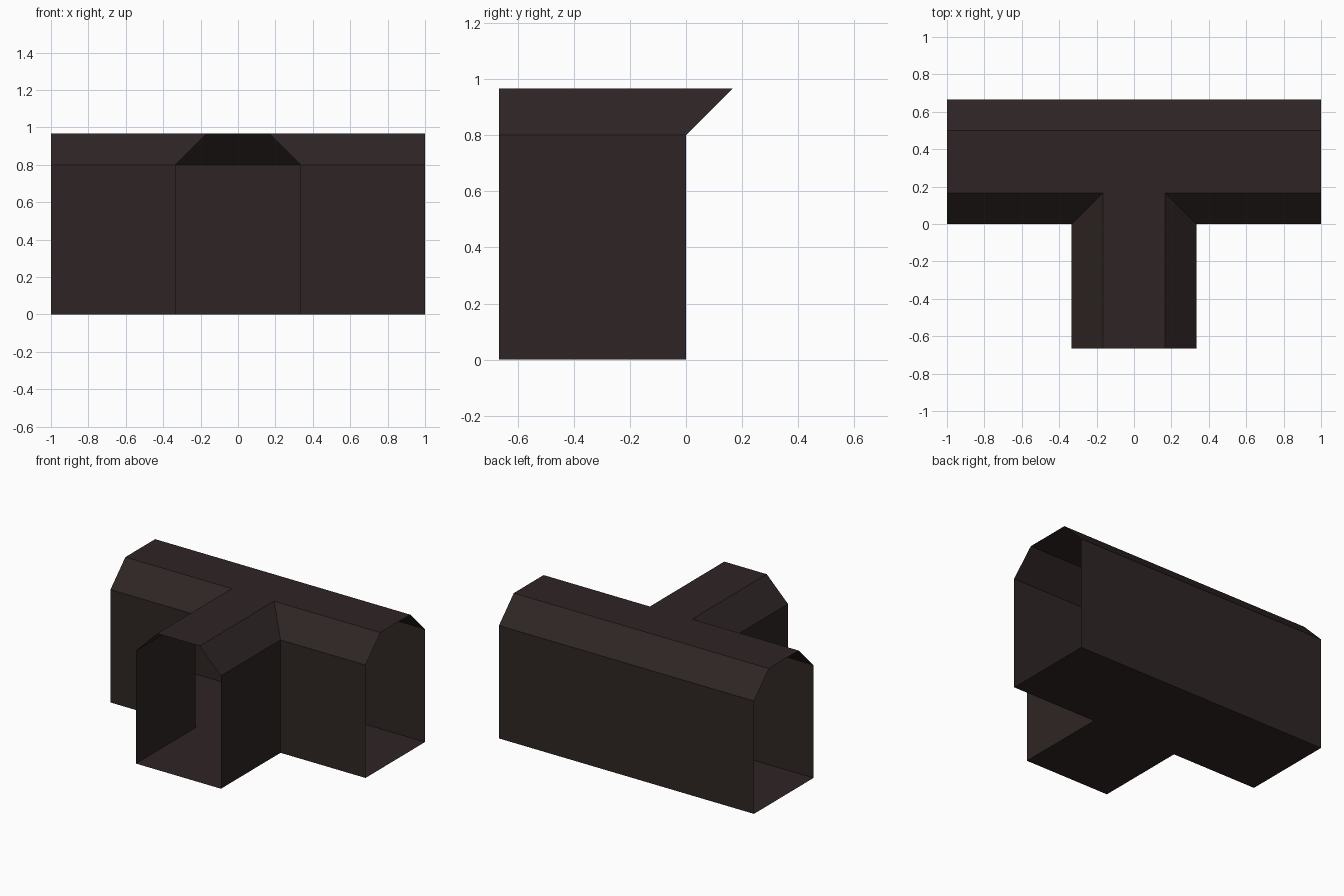
import bpy
import bmesh

if "Cube" in bpy.data.objects:
    bpy.data.objects.remove(bpy.data.objects["Cube"])

W = 1 / 3        # half width of each passage
CHAMFER = 1 / 6  # size of the sloped roof edge


def t_outline(d):
    """Counter-clockwise T plan; long sides moved inward by d, ends unmoved."""
    right = [(W - d, -2 * W), (W - d, d), (1, d), (1, 2 * W - d)]
    return right + [(-x, y) for x, y in reversed(right)]


# Levels of the shell: floor, wall top, roof
levels = [(0.0, 0.0), (0.8, 0.0), (0.8 + CHAMFER, CHAMFER)]
bm = bmesh.new()
rings = [[bm.verts.new((x, y, z)) for x, y in t_outline(d)] for z, d in levels]

# Walls and sloped roof edges, leaving the three passage ends open
OPEN_ENDS = {2, 4, 7}
OPEN_SIDES = {i for i in range(8) if i in OPEN_ENDS}
for low, high in zip(rings, rings[1:]):
    for i in range(8):
        if i not in OPEN_SIDES:
            j = (i + 1) % 8
            bm.faces.new((low[i], low[j], high[j], high[i]))

# Floor and flat roof
bm.faces.new(list(reversed(rings[0])))
bm.faces.new(rings[-1])

mesh = bpy.data.meshes.new("tunnel_junction")
bm.to_mesh(mesh)
bm.free()

# Dark brown shell
mat = bpy.data.materials.new("dark brown")
mat.diffuse_color = (0.028, 0.0185, 0.018, 1)
mat.use_nodes = True
mat.node_tree.nodes["Principled BSDF"].inputs["Base Color"].default_value = mat.diffuse_color
mesh.materials.append(mat)
obj = bpy.data.objects.new("tunnel_junction", mesh)
bpy.context.collection.objects.link(obj)
